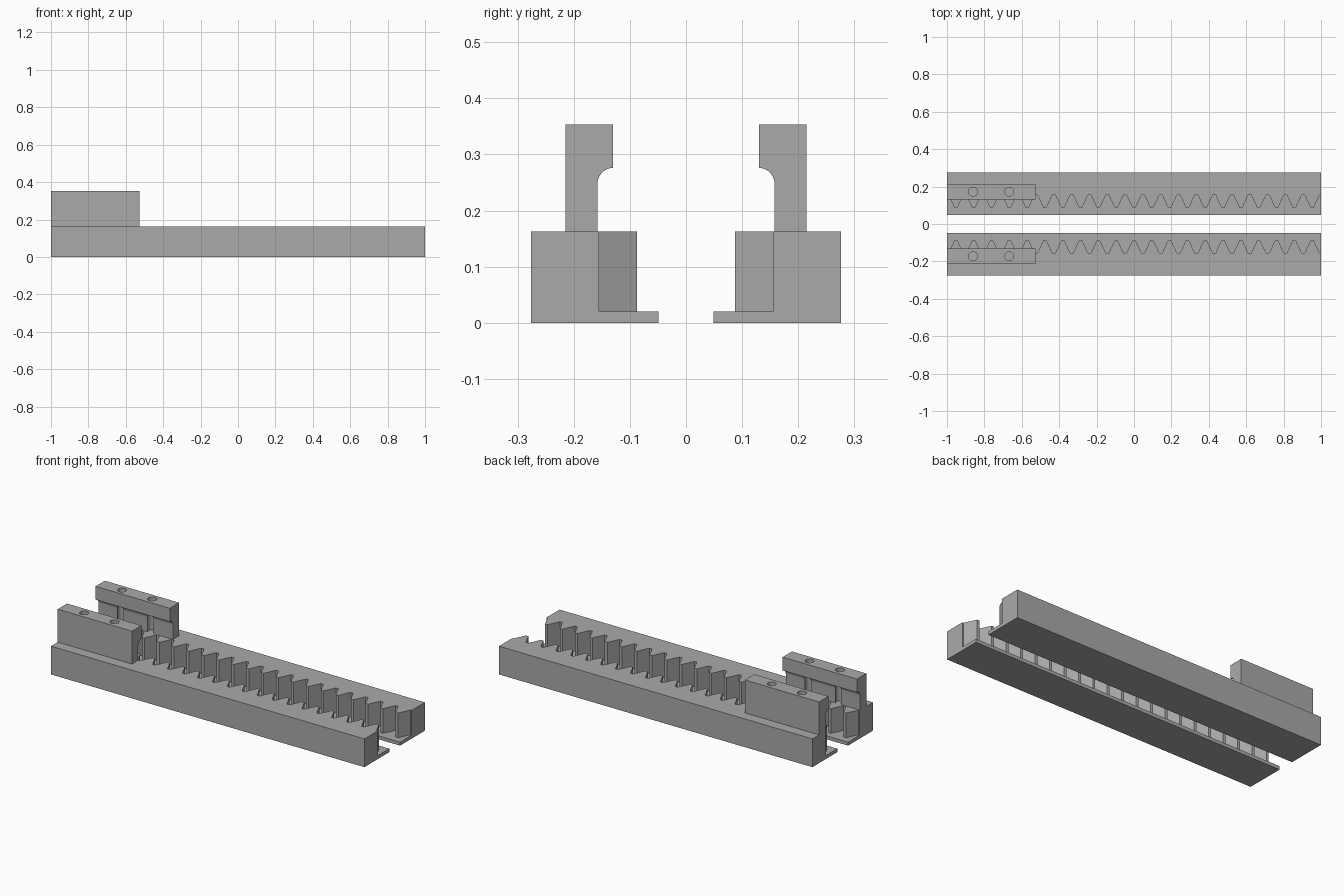
import bpy, bmesh, math
from mathutils import Vector

if "Cube" in bpy.data.objects:
    bpy.data.objects.remove(bpy.data.objects["Cube"])

grey = bpy.data.materials.new("machined grey")
grey.use_nodes = True
GREY = (0.4, 0.4, 0.4, 1)
grey.diffuse_color = GREY
grey.node_tree.nodes["Principled BSDF"].inputs["Base Color"].default_value = GREY


def prism(name, points, depth):
    """Extrude a closed outline of 3D points along the depth vector."""
    bm = bmesh.new()
    face = bm.faces.new([bm.verts.new(p) for p in points])
    moved = bmesh.ops.extrude_face_region(bm, geom=[face])["geom"]
    verts = [v for v in moved if isinstance(v, bmesh.types.BMVert)]
    bmesh.ops.translate(bm, verts=verts, vec=Vector(depth))
    bmesh.ops.recalc_face_normals(bm, faces=bm.faces)
    mesh = bpy.data.meshes.new(name)
    bm.to_mesh(mesh)
    bm.free()
    mesh.materials.append(grey)
    obj = bpy.data.objects.new(name, mesh)
    bpy.context.collection.objects.link(obj)
    return obj


def combine(obj, tool, operation):
    """Apply an exact boolean and remove the helper."""
    mod = obj.modifiers.new("combine", 'BOOLEAN')
    mod.operation = operation
    mod.solver = 'EXACT'
    mod.object = tool
    bpy.context.view_layer.objects.active = obj
    bpy.ops.object.modifier_apply(modifier=mod.name)
    bpy.data.objects.remove(tool)


def merge_flat(obj):
    """Join coplanar faces left by the booleans."""
    bm = bmesh.new()
    bm.from_mesh(obj.data)
    bmesh.ops.remove_doubles(bm, verts=bm.verts, dist=0.00001)
    bmesh.ops.dissolve_limit(bm, angle_limit=0.01, verts=bm.verts, edges=bm.edges)
    bm.to_mesh(obj.data)
    bm.free()


TEETH = 21
PITCH = 2 / TEETH
FLAT = 0.008            # half width of tooth tips and roots
OUTER, ROOT, TIP, LIP = 0.276, 0.155, 0.087, 0.049
PLATE_TOP, RACK_TOP, CLAMP_TOP = 0.02, 0.163, 0.353
CLAMP_LENGTH = 0.474

for label, side in (("front", -1), ("back", 1)):
    # Toothed bar with a thin base plate reaching past the teeth
    outline = [(-1, OUTER), (-1, ROOT)]
    for i in range(TEETH):
        mid = -1 + (i + 0.5) * PITCH
        half = PITCH / 2 - FLAT
        outline += [(mid - half, ROOT), (mid - FLAT, TIP),
                    (mid + FLAT, TIP), (mid + half, ROOT)]
    outline += [(1, ROOT), (1, OUTER)]
    rack = prism(label + "_toothed_rack", [(x, side * y, PLATE_TOP) for x, y in outline],
                 (0, 0, RACK_TOP - PLATE_TOP))
    plate = prism("base_plate", [(x, side * y, 0) for x, y in
                  ((-1, OUTER), (-1, LIP), (1, LIP), (1, OUTER))], (0, 0, PLATE_TOP))
    combine(rack, plate, 'UNION')
    merge_flat(rack)

    # Clamp block with a concave shoulder under its jaw
    profile = [(0.215, RACK_TOP), (0.158, RACK_TOP)]
    for i in range(11):
        a = math.pi * (0.5 * i / 10)
        profile.append((0.130 + 0.028 * math.cos(a), 0.246 + 0.030 * math.sin(a)))
    profile += [(0.130, CLAMP_TOP), (0.215, CLAMP_TOP)]
    clamp = prism(label + "_clamp_block", [(-1, side * y, z) for y, z in profile],
                  (CLAMP_LENGTH, 0, 0))

    # Two vertical bolt holes, breaking through the lower inner wall
    for x in (-0.861, -0.668):
        ring = [(x + 0.024 * math.cos(math.tau * i / 32),
                 side * 0.1725 + 0.024 * math.sin(math.tau * i / 32), 0.1) for i in range(32)]
        combine(clamp, prism("hole_cutter", ring, (0, 0, 0.3)), 'DIFFERENCE')
    merge_flat(clamp)

    for obj in (rack, clamp):
        bpy.ops.object.select_all(action='DESELECT')
        obj.select_set(True)
        bpy.context.view_layer.objects.active = obj
        bpy.ops.object.shade_smooth_by_angle(angle=math.radians(25))
